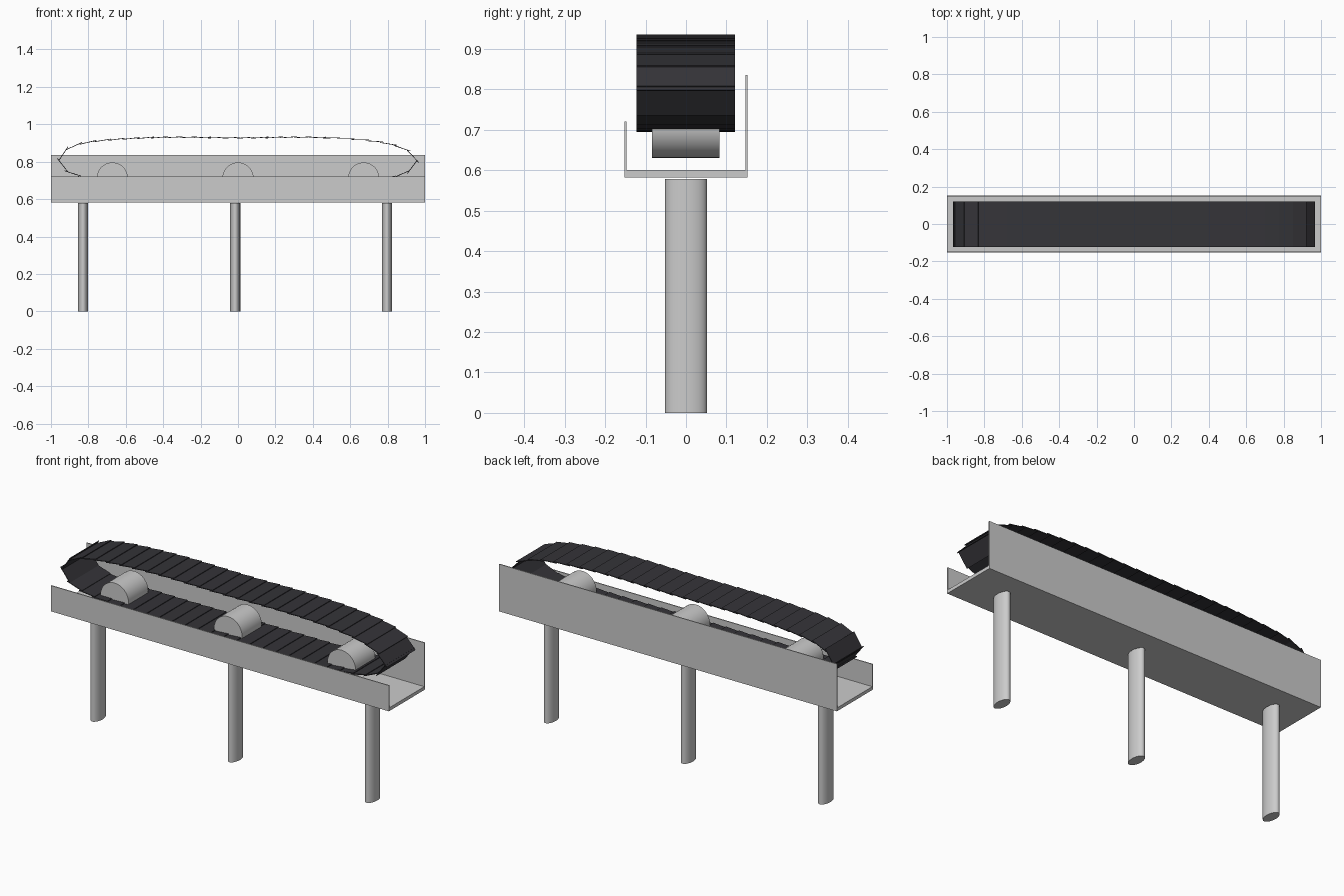
import bpy, bmesh, math
from mathutils import Vector

if "Cube" in bpy.data.objects:
    bpy.data.objects.remove(bpy.data.objects["Cube"])


def mesh_object(name, bm):
    bmesh.ops.recalc_face_normals(bm, faces=bm.faces[:])
    me = bpy.data.meshes.new(name)
    bm.to_mesh(me)
    bm.free()
    ob = bpy.data.objects.new(name, me)
    bpy.context.collection.objects.link(ob)
    return ob


def extrude_y(bm, profile, y0, y1):
    """Closed x-z profile swept along y."""
    rings = [[bm.verts.new((x, y, z)) for x, z in profile] for y in (y0, y1)]
    n = len(profile)
    for i in range(n):
        j = (i + 1) % n
        bm.faces.new((rings[0][i], rings[0][j], rings[1][j], rings[1][i]))
    bm.faces.new(rings[0])
    bm.faces.new(rings[1][::-1])


def cylinder(name, loc, radius, depth, scale=(1, 1, 1), rot=(0, 0, 0), sides=32):
    bpy.ops.mesh.primitive_cylinder_add(vertices=sides, radius=radius, depth=depth,
                                        location=loc, rotation=rot)
    ob = bpy.context.object
    ob.name = name
    ob.scale = scale
    bpy.ops.object.shade_smooth_by_angle(angle=math.radians(30))
    return ob


# trough: U-shaped channel with a low front wall and a taller back wall
section = [(-0.152, 0.582), (0.152, 0.582), (0.152, 0.835), (0.147, 0.835),
           (0.147, 0.60), (-0.147, 0.60), (-0.147, 0.72), (-0.152, 0.72)]
bm = bmesh.new()
face = bm.faces.new([bm.verts.new((-1, y, z)) for y, z in section])
ext = bmesh.ops.extrude_face_region(bm, geom=[face])
bmesh.ops.translate(bm, vec=(2, 0, 0),
                    verts=[v for v in ext["geom"] if isinstance(v, bmesh.types.BMVert)])
mesh_object("trough", bm)

# oval legs
for i, x in enumerate((-0.828, -0.015, 0.797)):
    cylinder(f"leg_{i + 1}", (x, 0, 0.289), 0.0515, 0.578, scale=(0.53, 1, 1))

# rollers, axis across the belt
for i, x in enumerate((-0.672, 0.0, 0.672)):
    cylinder(f"roller_{i + 1}", (x, -0.001, 0.713), 0.083, 0.167,
             rot=(math.pi / 2, 0, 0))

# belt: loop of thin overlapping slats
path = [Vector(p) for p in (
    (0, 0.928), (0.36, 0.931), (0.6, 0.922), (0.78, 0.902), (0.89, 0.869),
    (0.945, 0.83), (0.957, 0.80), (0.93, 0.76), (0.87, 0.73), (0.76, 0.708),
    (0.5, 0.70), (0, 0.70), (-0.5, 0.70), (-0.76, 0.708), (-0.87, 0.73),
    (-0.93, 0.76), (-0.957, 0.80), (-0.945, 0.84), (-0.89, 0.882),
    (-0.78, 0.908), (-0.6, 0.923), (-0.36, 0.931))]


def smooth_loop(pts, steps=20):
    out, n = [], len(pts)
    for i in range(n):
        a, b, c, d = (pts[(i + k) % n] for k in (-1, 0, 1, 2))
        for s in range(steps):
            t = s / steps
            out.append(0.5 * (2 * b + (c - a) * t + (2 * a - 5 * b + 4 * c - d) * t * t
                              + (3 * b - a - 3 * c + d) * t ** 3))
    return out


def resample(pts, count):
    n = len(pts)
    lens = [(pts[(i + 1) % n] - pts[i]).length for i in range(n)]
    step, out, acc, i = sum(lens) / count, [], 0.0, 0
    for k in range(count):
        while acc + lens[i] < k * step:
            acc += lens[i]
            i += 1
        out.append(pts[i].lerp(pts[(i + 1) % n], (k * step - acc) / lens[i]))
    return out


COUNT = 52
points = resample(smooth_loop(path), COUNT)
bm = bmesh.new()
for i, p in enumerate(points):
    q = points[(i + 1) % COUNT]
    d = (q - p).normalized()
    out = Vector((-d.y, d.x))
    a = p - d * 0.006 - out * 0.003
    b = q + d * 0.010 + out * 0.003
    h = out * 0.0018
    extrude_y(bm, [tuple(v) for v in (a - h, b - h, b + h, a + h)], -0.122, 0.121)
belt = mesh_object("belt", bm)
rubber = bpy.data.materials.new("dark_rubber")
rubber.diffuse_color = (0.035, 0.034, 0.04, 1)
rubber.use_nodes = True
rubber.node_tree.nodes["Principled BSDF"].inputs["Base Color"].default_value = rubber.diffuse_color
belt.data.materials.append(rubber)
